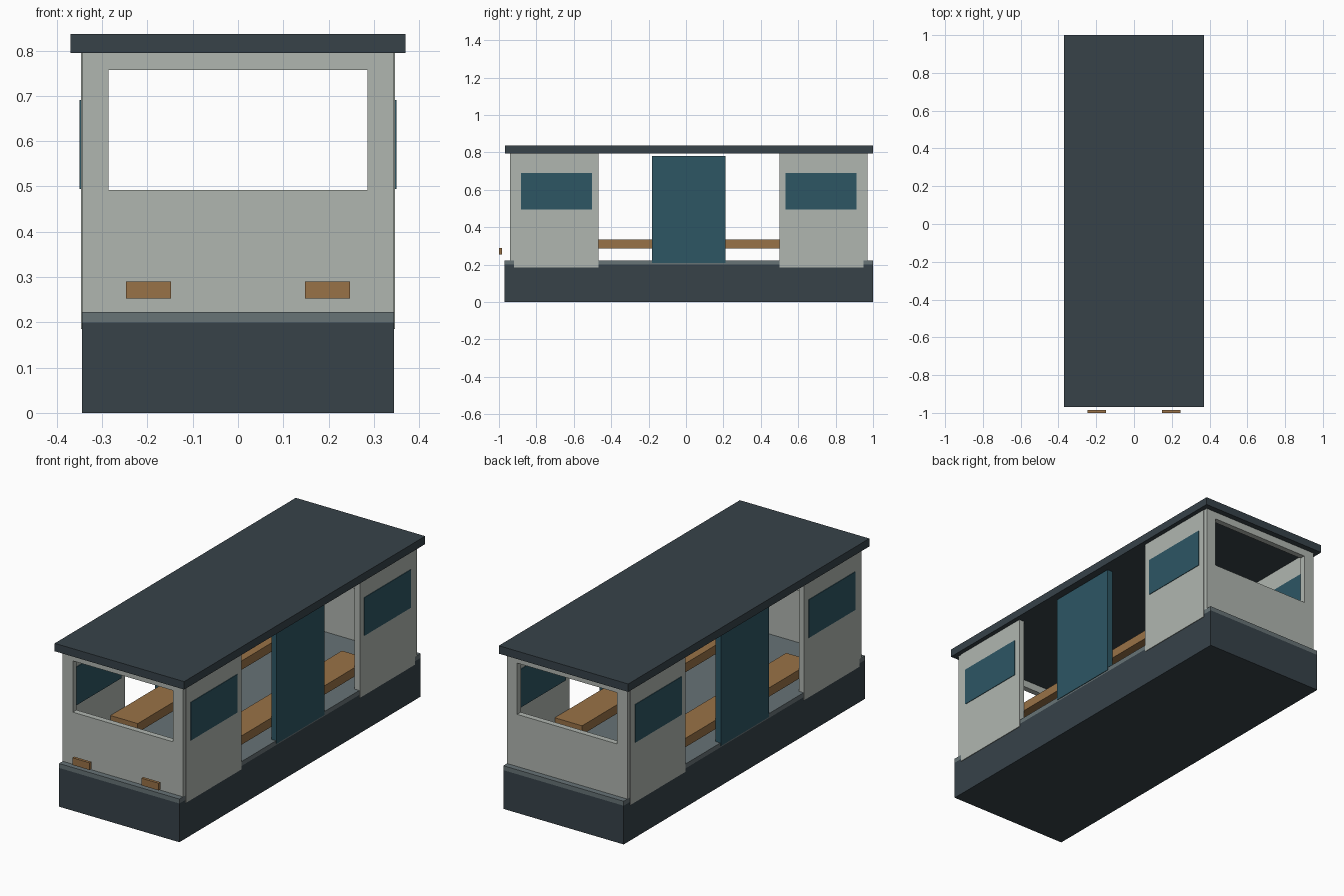
import bpy, bmesh

if "Cube" in bpy.data.objects:
    bpy.data.objects.remove(bpy.data.objects["Cube"])


def srgb(*rgb):
    lin = [(c / 255 / 12.92) if c <= 10 else ((c / 255 + 0.055) / 1.055) ** 2.4 for c in rgb]
    return (*lin, 1.0)


def material(name, *rgb):
    m = bpy.data.materials.new(name)
    m.diffuse_color = srgb(*rgb)
    m.use_nodes = True
    m.node_tree.nodes["Principled BSDF"].inputs["Base Color"].default_value = m.diffuse_color
    return m


DARK = material("dark slate", 55, 66, 73)
FLOOR = material("floor grey", 103, 115, 118)
WALL = material("pale grey", 176, 182, 176)
TEAL = material("deep teal", 45, 86, 100)
WOOD = material("warm wood", 153, 114, 71)

CY = 0.015  # centre of the cabin along its length


def finish(name, bm, mat):
    bmesh.ops.recalc_face_normals(bm, faces=bm.faces)
    me = bpy.data.meshes.new(name)
    bm.to_mesh(me)
    bm.free()
    me.materials.append(mat)
    ob = bpy.data.objects.new(name, me)
    bpy.context.collection.objects.link(ob)
    return ob


def box(name, mat, x, y, z):
    """Box from (min, max) ranges on each axis."""
    bm = bmesh.new()
    bmesh.ops.create_cube(bm, size=1)
    for v in bm.verts:
        v.co = [r[0] if c < 0 else r[1] for c, r in zip(v.co, (x, y, z))]
    return finish(name, bm, mat)


def window_wall(name, mat, y, outer, inner):
    """Wall across x with a rectangular opening; outer and inner are (half width, low, high)."""
    bm = bmesh.new()
    rings = []
    for py in y:
        for w, lo, hi in (outer, inner):
            rings.append([bm.verts.new((px, py, pz)) for px, pz in
                          ((-w, lo), (w, lo), (w, hi), (-w, hi))])
    fo, fi, bo, bi = rings
    for a, b in ((fo, fi), (bo, bi), (fo, bo), (fi, bi)):
        for i in range(4):
            j = (i + 1) % 4
            bm.faces.new((a[i], a[j], b[j], b[i]))
    return finish(name, bm, mat)


# Base, floor and roof
box("base", DARK, (-0.344, 0.344), (-0.97, 1.0), (0, 0.2))
box("floor", FLOOR, (-0.344, 0.344), (-0.97, 1.0), (0.2, 0.223))
box("roof", DARK, (-0.37, 0.37), (-0.968, 1.0), (0.795, 0.836))

# End walls with wide openings
for label, s in (("front", -1), ("back", 1)):
    ys = sorted((CY + s * 0.955, CY + s * 0.925))
    window_wall(label + "_wall", WALL, ys, (0.344, 0.223, 0.795), (0.286, 0.492, 0.757))

# Both long sides: wall panels, windows, sliding door and bench
for side, sx in (("left", -1), ("right", 1)):
    def span(a, b):
        return sorted((sx * a, sx * b))

    for end, sy in (("front", -1), ("back", 1)):
        box(f"{side}_{end}_panel", WALL, span(0.317, 0.347),
            sorted((CY + sy * 0.935, CY + sy * 0.484)), (0.185, 0.795))
        box(f"{side}_{end}_window", TEAL, span(0.313, 0.350),
            sorted((CY + sy * 0.897, CY + sy * 0.518)), (0.494, 0.691))
    box(side + "_door", TEAL, span(0.317, 0.347), (CY - 0.196, CY + 0.196), (0.208, 0.78))
    box(side + "_bench", WOOD, span(0.16, 0.316), (CY - 0.605, CY + 0.605), (0.287, 0.333))
    box(side + "_front_lamp", WOOD, span(0.148, 0.247), (-1.0, -0.985), (0.253, 0.29))
